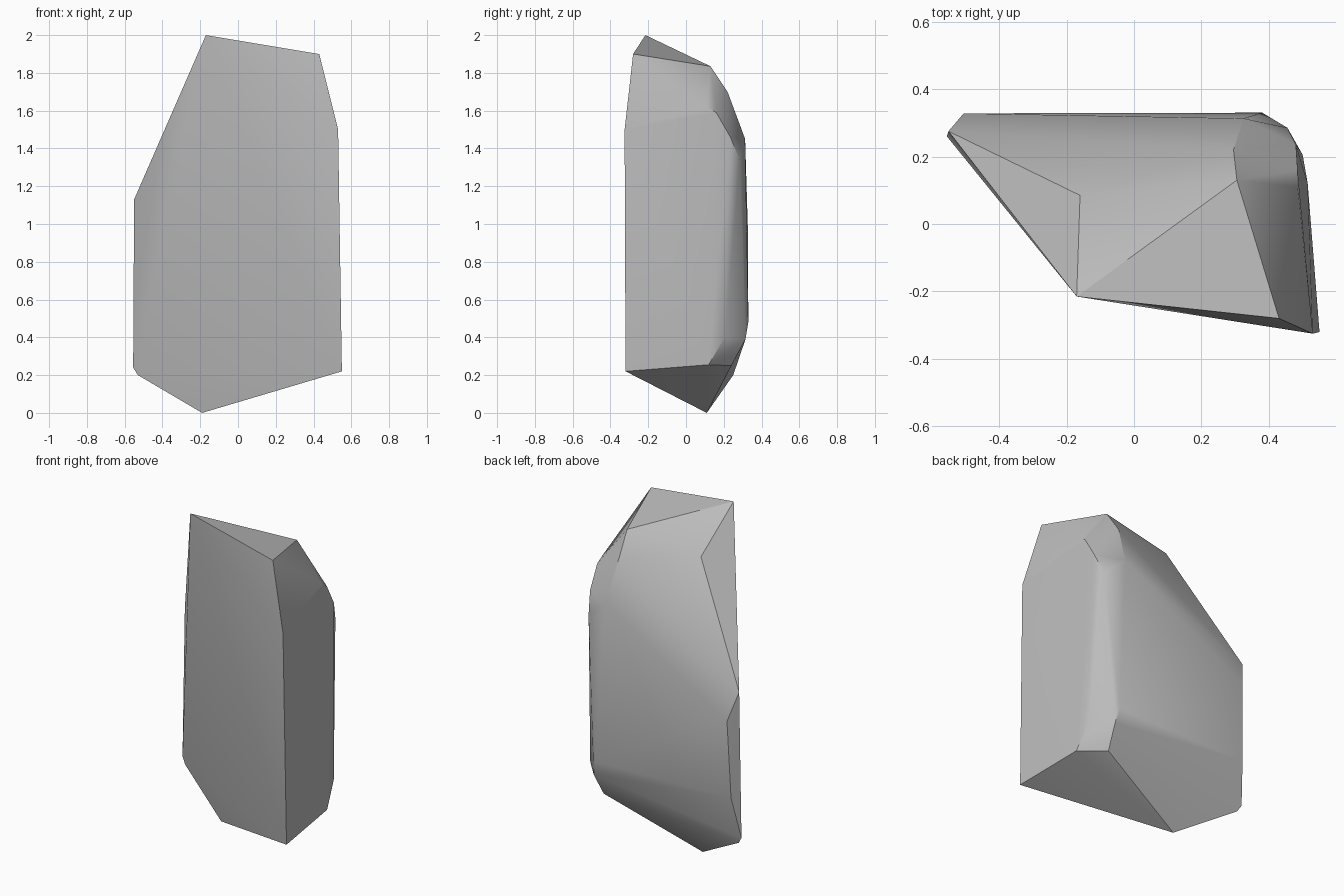
import bpy
import bmesh
import math

cube = bpy.data.objects.get("Cube")
if cube:
    bpy.data.objects.remove(cube, do_unlink=True)

# Corners of the rock, grouped by region
crown = [(-.17, -.215, 2), (.43, -.28, 1.9), (.305, .13, 1.835), (-.16, .085, 1.775)]
front_edge = [(.53, -.325, 1.5), (.55, -.32, .22)]
base = [(-.19, .11, 0), (-.53, .25, .2)]
left_edge = [(-.55, .275, 1.13), (-.505, .328, .96), (-.52, .31, .49), (-.555, .26, .24)]
upper_bevel = [(.295, .22, 1.7), (.485, .11, 1.62), (.485, .16, 1.59),
               (.48, .235, 1.46), (.325, .313, 1.45), (.455, .285, 1.34)]
lower_bevel = [(.38, .33, .48), (.5, .205, .4), (.4, .315, .39),
               (.515, .12, .255), (.385, .24, .25)]

# Chiselled rock as the hull of its corners
bm = bmesh.new()
for p in crown + front_edge + base + left_edge + upper_bevel + lower_bevel:
    bm.verts.new(p)
hull = bmesh.ops.convex_hull(bm, input=bm.verts[:])
loose = [v for v in bm.verts if not v.link_faces]
bmesh.ops.delete(bm, geom=loose, context='VERTS')
bmesh.ops.recalc_face_normals(bm, faces=bm.faces[:])
mesh = bpy.data.meshes.new("rock")
bm.to_mesh(mesh)
bm.free()
rock = bpy.data.objects.new("rock", mesh)
bpy.context.collection.objects.link(rock)

# Plain grey stone
stone = bpy.data.materials.new("grey stone")
stone.use_nodes = True
grey = (.5, .5, .5, 1)
stone.diffuse_color = grey
stone.node_tree.nodes["Principled BSDF"].inputs["Base Color"].default_value = grey
mesh.materials.append(stone)

# Soft facets with crisp main ridges
bpy.ops.object.select_all(action='DESELECT')
rock.select_set(True)
bpy.context.view_layer.objects.active = rock
bpy.ops.object.shade_smooth_by_angle(angle=math.radians(30))
